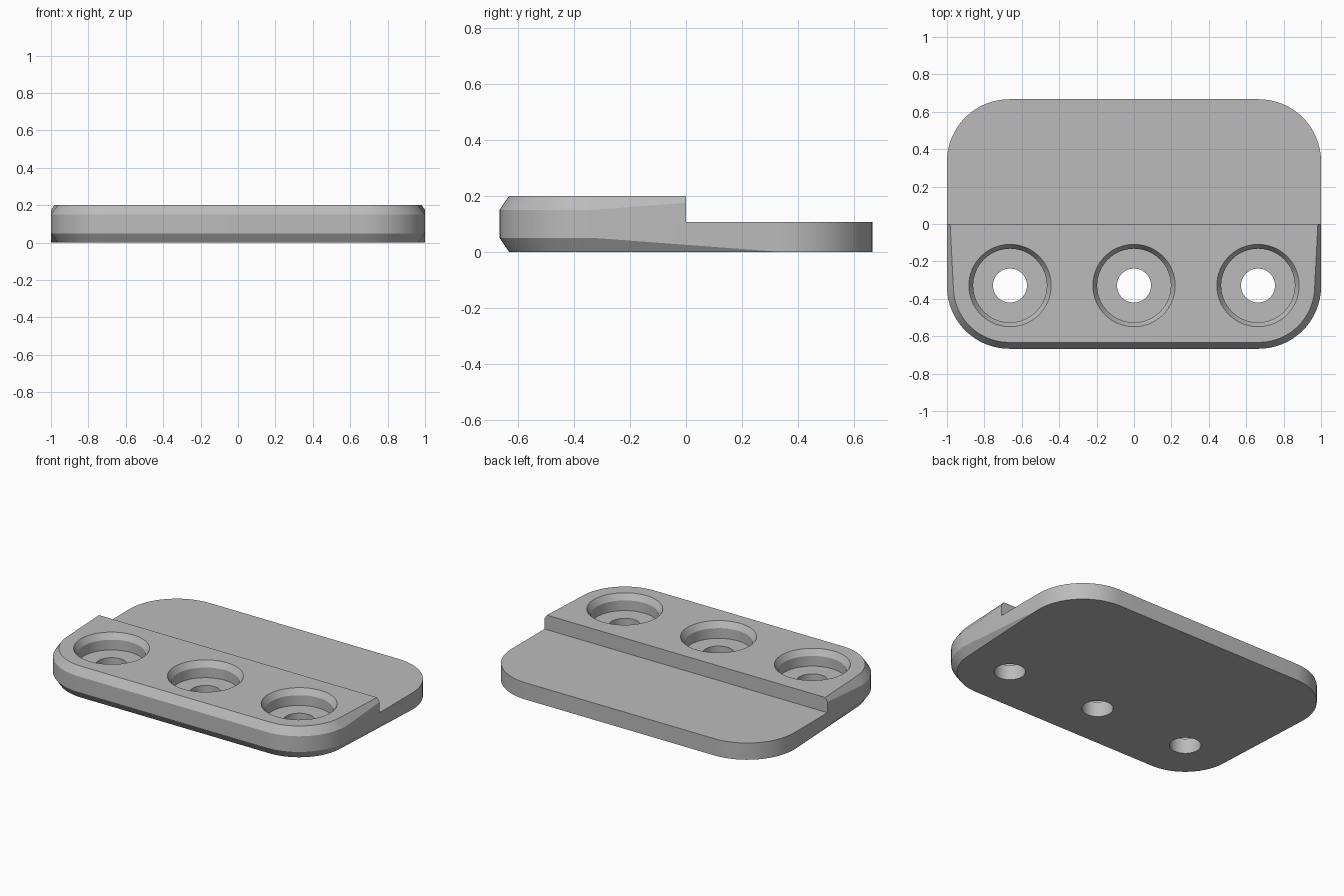
import bpy, bmesh
from math import sin, cos, pi, radians

old = bpy.data.objects.get("Cube")
if old:
    bpy.data.objects.remove(old, do_unlink=True)

HX, HY, R, H = 1.0, 0.667, 0.333, 0.2     # half sizes, corner radius, height
INSET, DROP = 0.034, 0.05                 # full edge chamfer
STEP_Z = 0.107
HOLE_X, HOLE_Y = 0.663, -0.329

grey = bpy.data.materials.new("grey")
grey.use_nodes = True
GREY = (0.5, 0.5, 0.5, 1)
grey.diffuse_color = GREY
grey.node_tree.nodes["Principled BSDF"].inputs["Base Color"].default_value = GREY


def loft(bm, rings):
    """Close a stack of equal-length point rings into a solid."""
    vs = [[bm.verts.new(p) for p in ring] for ring in rings]
    n = len(vs[0])
    for a, b in zip(vs, vs[1:]):
        for i in range(n):
            j = (i + 1) % n
            bm.faces.new((a[i], a[j], b[j], b[i]))
    bm.faces.new(vs[0][::-1])
    bm.faces.new(vs[-1])


def finish(name, bm):
    bmesh.ops.remove_doubles(bm, verts=bm.verts[:], dist=1e-4)
    bmesh.ops.recalc_face_normals(bm, faces=bm.faces[:])
    mesh = bpy.data.meshes.new(name)
    bm.to_mesh(mesh)
    bm.free()
    mesh.materials.append(grey)
    ob = bpy.data.objects.new(name, mesh)
    bpy.context.collection.objects.link(ob)
    return ob


# Plate: rounded outline, chamfer fading out from the front to the back
outline = []
SEG = 16
for k, (sx, sy) in enumerate([(1, 1), (-1, 1), (-1, -1), (1, -1)]):
    for i in range(SEG + 1):
        a = (k + i / SEG) * pi / 2
        outline.append((sx * (HX - R), sy * (HY - R), cos(a), sin(a)))


def plate_ring(inset, side):
    ring = []
    for cx, cy, nx, ny in outline:
        y = cy + R * ny
        f = max(0, min(1, (R - y) / (2 * R)))
        r = R - inset * INSET * f
        drop = (1 - inset) * DROP * f
        ring.append((cx + r * nx, cy + r * ny, H - drop if side else drop))
    return ring


bm = bmesh.new()
loft(bm, [plate_ring(1, 0), plate_ring(0, 0), plate_ring(0, 1), plate_ring(1, 1)])
plate = finish("mounting_plate", bm)

# Cutter for the lowered rear half
bm = bmesh.new()
loft(bm, [[(-2, 0, z), (2, 0, z), (2, 2, z), (-2, 2, z)] for z in (STEP_Z, 1)])
step_cutter = finish("step_cutter", bm)

# Cutter for the three countersunk screw holes
profile = [(0.091, -0.1), (0.091, 0.097), (0.197, 0.097), (0.197, 0.162), (0.281, 0.3)]
bm = bmesh.new()
N = 64
for x in (-HOLE_X, 0, HOLE_X):
    loft(bm, [[(x + r * cos(2 * pi * i / N), HOLE_Y + r * sin(2 * pi * i / N), z)
               for i in range(N)] for r, z in profile])
hole_cutter = finish("hole_cutter", bm)

# Cut the plate, then drop the cutters
bpy.ops.object.select_all(action='DESELECT')
bpy.context.view_layer.objects.active = plate
plate.select_set(True)
for cutter in (step_cutter, hole_cutter):
    cutter.hide_render = True
    mod = plate.modifiers.new("cut", 'BOOLEAN')
    mod.operation, mod.solver, mod.object = 'DIFFERENCE', 'EXACT', cutter
    bpy.ops.object.modifier_apply(modifier=mod.name)
    bpy.data.objects.remove(cutter, do_unlink=True)

bpy.ops.object.shade_smooth_by_angle(angle=radians(20))
